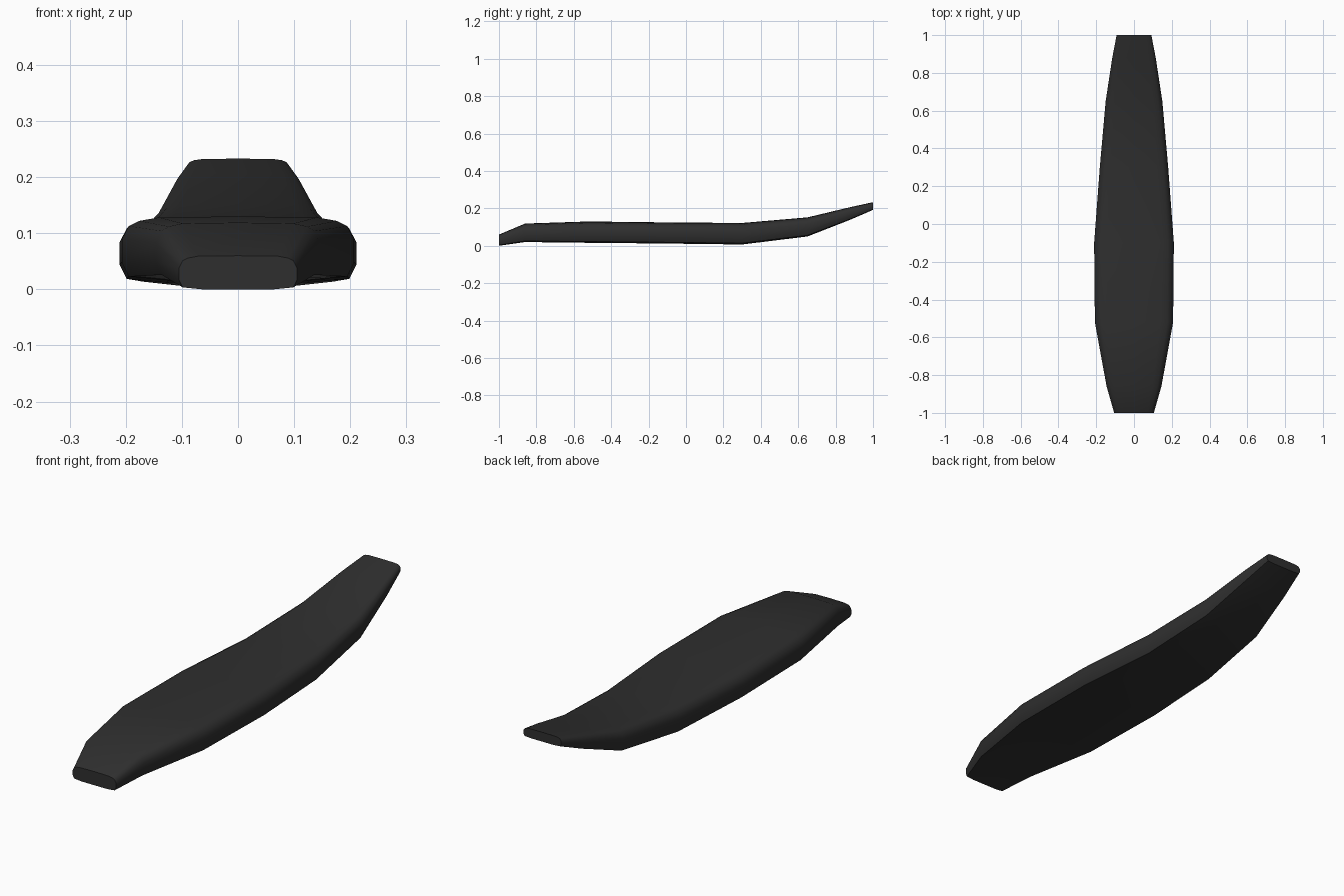
import bpy
import bmesh
import math

cube = bpy.data.objects.get("Cube")
if cube:
    bpy.data.objects.remove(cube, do_unlink=True)

# Matte charcoal
charcoal = bpy.data.materials.new("charcoal")
charcoal.use_nodes = True
colour = (0.028, 0.028, 0.028, 1)
charcoal.diffuse_color = colour
shader = charcoal.node_tree.nodes["Principled BSDF"]
shader.inputs["Base Color"].default_value = colour
shader.inputs["Roughness"].default_value = 0.8

# Stations along the slab: y, half width, bottom z, top z
STATIONS = [
    (-1.0, 0.105, 0.0, 0.06),
    (-0.86, 0.145, 0.02, 0.119),
    (-0.52, 0.207, 0.016, 0.13),
    (-0.1, 0.211, 0.012, 0.125),
    (0.3, 0.181, 0.007, 0.122),
    (0.65, 0.15, 0.05, 0.152),
    (0.88, 0.115, 0.14, 0.207),
    (1.0, 0.092, 0.192, 0.233),
]

# Half cross-section: share of half width, share of height, bottom to top
HALF = [(0.6, 0.0), (0.94, 0.06), (1.0, 0.28), (1.0, 0.64),
        (0.94, 0.85), (0.85, 0.93), (0.68, 0.985)]
SECTION = [(0, 0)] + HALF + [(0, 1)] + [(-x, z) for x, z in reversed(HALF)]


def loft(name, stations, section, material):
    """Skin a closed section along the stations and cap both ends."""
    bm = bmesh.new()
    rings = [[bm.verts.new((x * w, y, low + z * (high - low))) for x, z in section]
             for y, w, low, high in stations]
    count = len(section)
    for a, b in zip(rings, rings[1:]):
        for i in range(count):
            j = (i + 1) % count
            bm.faces.new((a[i], a[j], b[j], b[i]))
    bm.faces.new(rings[0])
    bm.faces.new(rings[-1])
    bmesh.ops.recalc_face_normals(bm, faces=bm.faces)
    mesh = bpy.data.meshes.new(name)
    bm.to_mesh(mesh)
    bm.free()
    mesh.materials.append(material)
    obj = bpy.data.objects.new(name, mesh)
    bpy.context.collection.objects.link(obj)
    return obj


# Curved tapering slab
slab = loft("curved_slab", STATIONS, SECTION, charcoal)
bpy.ops.object.select_all(action="DESELECT")
slab.select_set(True)
bpy.context.view_layer.objects.active = slab
bpy.ops.object.shade_smooth_by_angle(angle=math.radians(40))
